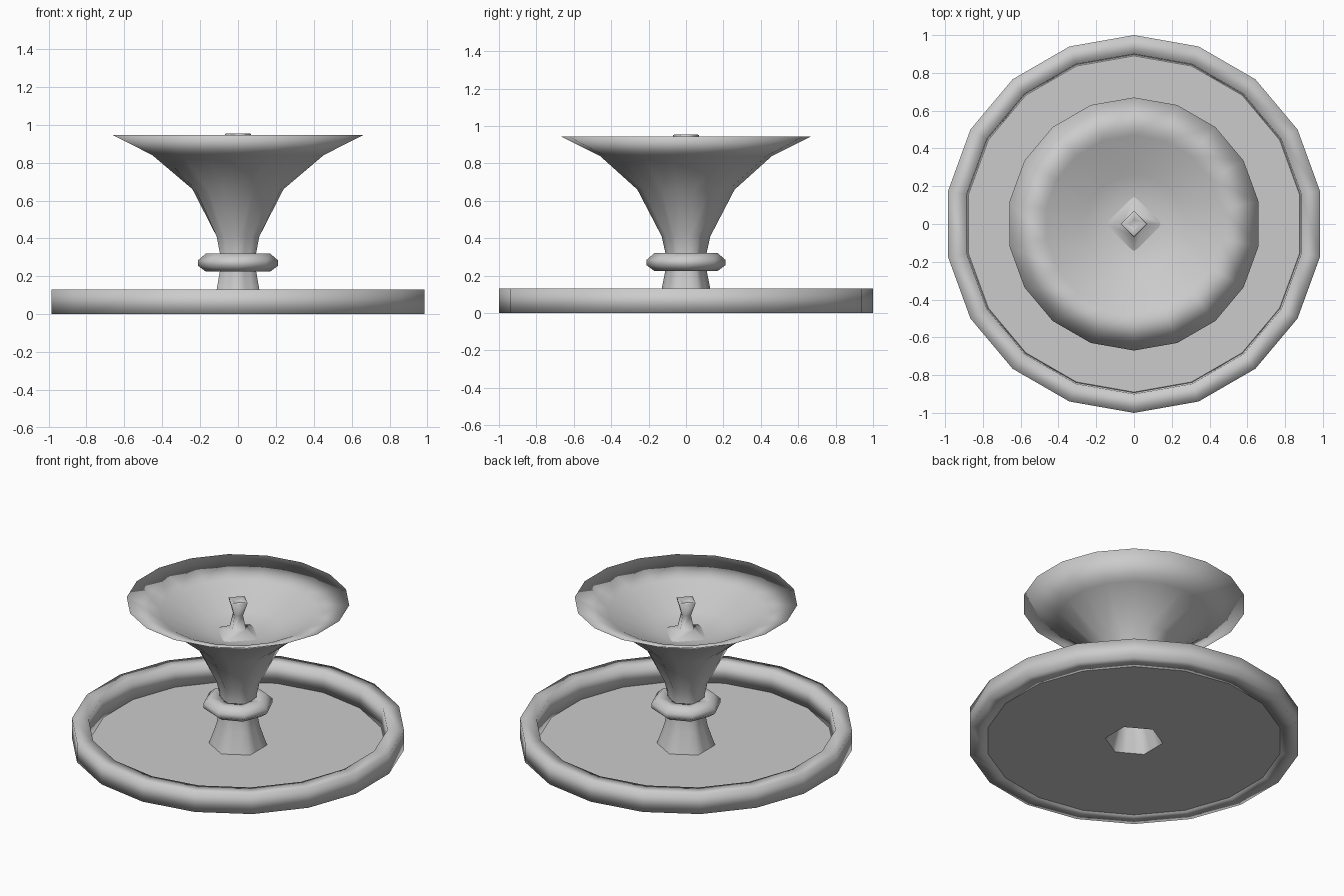
import bpy, bmesh, math

cube = bpy.data.objects.get("Cube")
if cube:
    bpy.data.objects.remove(cube, do_unlink=True)

stone = bpy.data.materials.new("grey_stone")
stone.use_nodes = True
GREY = (0.6, 0.6, 0.6, 1)
stone.diffuse_color = GREY
stone.node_tree.nodes["Principled BSDF"].inputs["Base Color"].default_value = GREY


def finish(name, bm, smooth=True):
    mesh = bpy.data.meshes.new(name)
    for f in bm.faces:
        f.smooth = smooth
    bm.to_mesh(mesh)
    bm.free()
    mesh.materials.append(stone)
    obj = bpy.data.objects.new(name, mesh)
    bpy.context.collection.objects.link(obj)
    return obj


def radius_at(r, angle, hexagonal):
    """Blend a circle towards a hexagon with a corner on the y axis."""
    off = (angle - math.pi / 6) % (math.pi / 3) - math.pi / 6
    flat = math.cos(math.pi / 6) / math.cos(off)
    return r * (1 + (flat - 1) * hexagonal)


def lathe(name, profile, sides=18, closed=False, cap=False):
    """Spin (radius, height, hexagonal) points round z, with a corner on y."""
    bm = bmesh.new()
    rings = []
    for r, z, *h in profile:
        ring = []
        for i in range(sides):
            a = math.pi / 2 + math.tau * i / sides
            q = radius_at(r, a, h[0] if h else 0)
            ring.append(bm.verts.new((q * math.cos(a), q * math.sin(a), z)))
        rings.append(ring)
    pairs = list(zip(rings, rings[1:]))
    if closed:
        pairs.append((rings[-1], rings[0]))
    for low, high in pairs:
        for i in range(sides):
            j = (i + 1) % sides
            bm.faces.new((low[i], low[j], high[j], high[i]))
    if cap:
        bm.faces.new(rings[-1])
    return finish(name, bm)


# Basin wall, softly shaded over all its edges
lathe("basin_wall", [(1.0, 0), (1.0, 0.13), (0.9, 0.13), (0.89, 0)], closed=True)

# Basin floor, open under the hollow pedestal
bm = bmesh.new()
for r, h in ((0.89, 0), (0.175, 1)):
    ring = []
    for i in range(18):
        a = math.pi / 2 + math.tau * i / 18
        q = radius_at(r, a, h)
        ring.append(bm.verts.new((q * math.cos(a), q * math.sin(a), 0)))
    for i in range(18):
        bm.edges.new((ring[i], ring[(i + 1) % 18]))
bmesh.ops.bridge_loops(bm, edges=bm.edges[:])
bmesh.ops.recalc_face_normals(bm, faces=bm.faces[:])
if bm.faces[:][0].normal.z < 0:
    bmesh.ops.reverse_faces(bm, faces=bm.faces[:])
finish("basin_floor", bm, smooth=False)

# Hollow six-sided pedestal flaring into the round bowl
lathe("pedestal_and_bowl", [
    (0.175, 0, 1), (0.13, 0.13, 1), (0.11, 0.23, 1), (0.11, 0.32, 1),
    (0.13, 0.41, 1), (0.26, 0.66, 0.5), (0.46, 0.84), (0.67, 0.945),
    (0.47, 0.87), (0.26, 0.76), (0.13, 0.73), (0.03, 0.73)])

# Collar round the pedestal
lathe("collar", [(0.1, 0.23), (0.17, 0.225), (0.21, 0.255), (0.21, 0.285),
                 (0.17, 0.32), (0.1, 0.31)], sides=8, closed=True)

# Water nozzle in the bowl
lathe("nozzle", [(0.15, 0.73), (0.06, 0.77), (0.037, 0.86), (0.07, 0.95),
                 (0.06, 0.955), (0.025, 0.94)], sides=4, cap=True)
